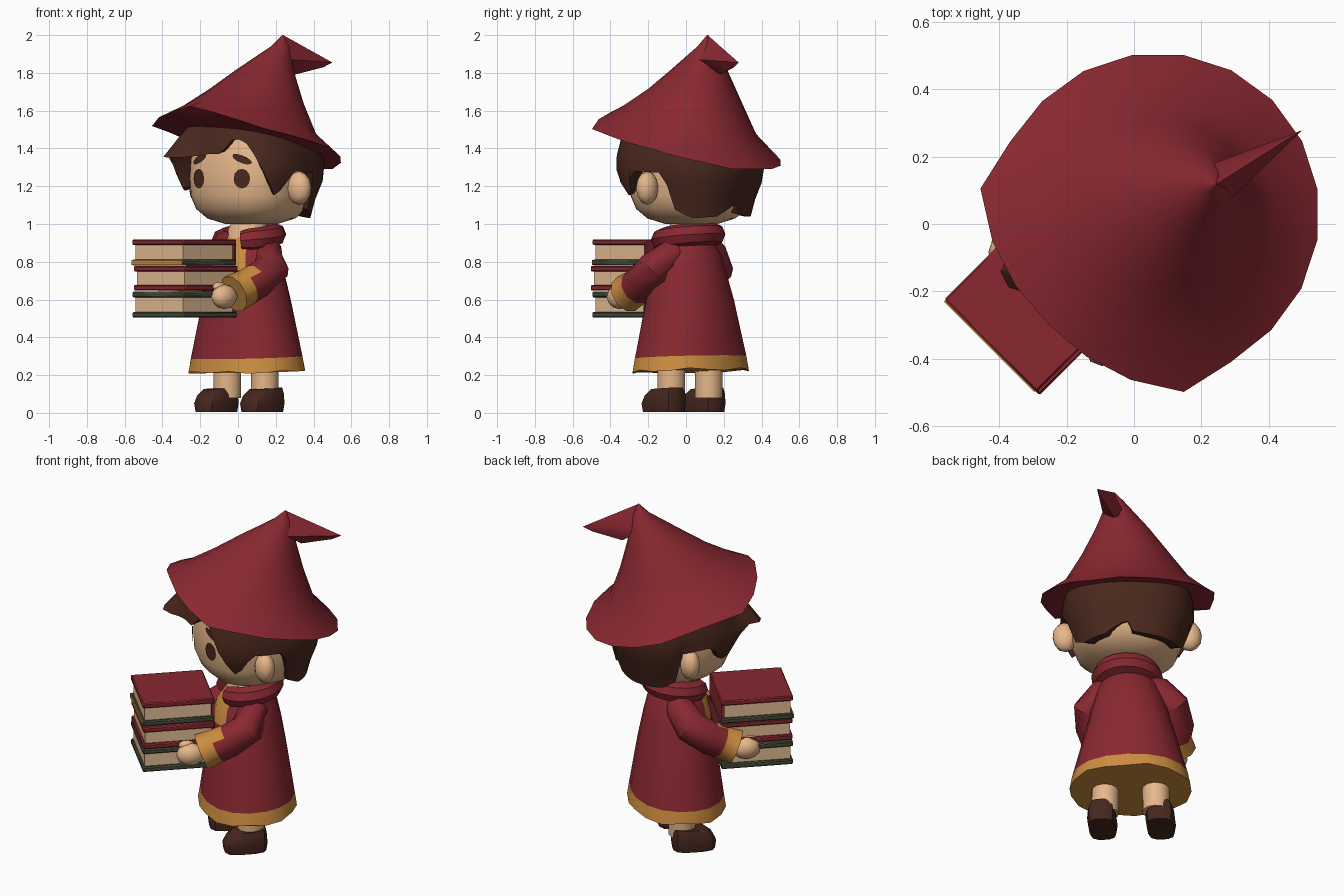
import bpy, bmesh, math, random
from math import sin, cos, pi, radians
from mathutils import Matrix, Vector

random.seed(4)
if "Cube" in bpy.data.objects:
    bpy.data.objects.remove(bpy.data.objects["Cube"])


def material(name, r, g, b):
    m = bpy.data.materials.new(name)
    m.use_nodes = True
    m.diffuse_color = (r, g, b, 1)
    m.node_tree.nodes["Principled BSDF"].inputs["Base Color"].default_value = (r, g, b, 1)
    return m


RED = material("wine red cloth", .25, .021, .03)
GOLD = material("gold trim", .6, .265, .05)
SKIN = material("warm skin", .84, .5, .27)
BROWN = material("dark brown hair", .068, .021, .012)
SHOE = material("shoe leather", .06, .02, .013)
GREEN = material("dark green cover", .06, .07, .04)
PAPER = material("page cream", .84, .55, .32)

# The figure is turned to one side; the head is turned part of the way back
BODY = Matrix.Rotation(radians(-45), 4, "Z")
HEAD = BODY @ Matrix.Translation((.03, .07, 0)) @ Matrix.Rotation(radians(11), 4, "Z")
made = []


def finish(name, bm, mats, frame=BODY, rule=None):
    bmesh.ops.recalc_face_normals(bm, faces=bm.faces)
    if rule:
        for f in bm.faces:
            f.material_index = rule(f.calc_center_median())
    bm.transform(frame)
    mesh = bpy.data.meshes.new(name)
    bm.to_mesh(mesh)
    bm.free()
    for m in mats:
        mesh.materials.append(m)
    ob = bpy.data.objects.new(name, mesh)
    bpy.context.collection.objects.link(ob)
    made.append(ob)


def skin_rings(name, rings, mats, frame=BODY, rule=None):
    """Join closed rings of points into a capped surface."""
    bm = bmesh.new()
    rows = [[bm.verts.new(p) for p in ring] for ring in rings]
    n = len(rows[0])
    for a, b in zip(rows, rows[1:]):
        for i in range(n):
            j = (i + 1) % n
            bm.faces.new((a[i], a[j], b[j], b[i]))
    bm.faces.new(rows[0])
    bm.faces.new(rows[-1])
    finish(name, bm, mats, frame, rule)


def oval(cx, cy, z, rx, ry, n=16, tilt=0, power=2):
    ring = []
    for i in range(n):
        a = 2 * pi * i / n
        k = rounded(a, power)
        dy = -cos(a) * ry * k
        ring.append(Vector((cx + sin(a) * rx * k, cy + dy, z + tilt * dy)))
    return ring


def rounded(a, power=2.5):
    return (abs(sin(a)) ** power + abs(cos(a)) ** power) ** (-1 / power)


def tube(name, points, radii, mats, n=10, rule=None):
    pts = [Vector(p) for p in points]
    rings = []
    for i, p in enumerate(pts):
        d = pts[min(i + 1, len(pts) - 1)] - pts[max(i - 1, 0)]
        q = d.to_track_quat("Z", "Y")
        rings.append([p + q @ Vector((cos(t) * radii[i], sin(t) * radii[i], 0))
                      for t in (2 * pi * k / n for k in range(n))])
    skin_rings(name, rings, mats, BODY, rule)


def ball(name, center, size, mat, frame=BODY):
    bm = bmesh.new()
    bmesh.ops.create_icosphere(bm, subdivisions=2, radius=1)
    bm.transform(Matrix.Translation(center) @ Matrix.Diagonal((*size, 1)))
    finish(name, bm, [mat], frame)


def box(name, center, size, mat, bevel=0):
    bm = bmesh.new()
    bmesh.ops.create_cube(bm, size=1)
    bm.transform(Matrix.Translation(center) @ Matrix.Diagonal((*size, 1)))
    if bevel:
        bmesh.ops.bevel(bm, geom=bm.edges[:], offset=bevel, segments=1, affect="EDGES")
    finish(name, bm, [mat])


def lerp(table, x):
    for (x0, y0), (x1, y1) in zip(table, table[1:]):
        if x <= x1:
            return y0 + (y1 - y0) * max(0, (x - x0) / (x1 - x0))
    return table[-1][1]


# Head
FACE = [(1.0, .13), (1.03, .22), (1.08, .275), (1.15, .303), (1.25, .308), (1.4, .3), (1.5, .26)]
skin_rings("head", [oval(0, 0, z, r, r, 32, 0, 2.5) for z, r in FACE], [SKIN], HEAD)


def on_head(a, z, r):
    r *= rounded(a)
    return Vector((sin(a) * r, -cos(a) * r, z))


def face_mark(name, angle, z, width, height, slant=0):
    """A thin oval that follows the curve of the face."""
    bm = bmesh.new()
    points = []
    for i in range(12):
        t = 2 * pi * i / 12
        dx = cos(t) * width
        zz = z + sin(t) * height + slant * dx
        points.append(bm.verts.new(on_head(radians(angle) + dx / .31, zz, lerp(FACE, zz) + .006)))
    middle = bm.verts.new(on_head(radians(angle), z, lerp(FACE, z) + .006))
    for i in range(12):
        bm.faces.new((points[i - 1], points[i], middle))
    finish(name, bm, [BROWN], HEAD)


for side, word in ((1, "left"), (-1, "right")):
    face_mark(word + "_eye", 25 * side, 1.24, .043, .052)
    face_mark(word + "_eyebrow", 25 * side, 1.343, .052, .021, -.35 * side)
    ball(word + "_ear", (.34 * side, -.012 - .04 * side, 1.19), (.07, .055, .09), SKIN, HEAD)

# Hair: a shell whose lower edge drops into locks, with a tuft over one brow
EDGE = [(-180, 1.05), (-160, 1.04), (-120, 1.04), (-108, 1.08), (-102, 1.27), (-74, 1.28),
        (-68, 1.2), (-58, 1.17), (-52, 1.2), (-46, 1.36), (-25, 1.35), (-5, 1.37), (8, 1.37),
        (20, 1.46), (32, 1.42), (46, 1.24), (56, 1.13), (65, 1.24), (72, 1.28), (100, 1.27),
        (106, 1.08), (125, 1.03), (150, 1.04), (173, 1.11), (180, 1.07)]
BULK = [(1.0, .285), (1.12, .315), (1.19, .33), (1.24, .365), (1.35, .362), (1.5, .325), (1.6, .28)]


def hair_ring(level):
    ring = []
    for i in range(60):
        deg = -180 + i * 6
        a = radians(deg)
        low, high = lerp(EDGE, deg), 1.46 + .08 * cos(a)
        if level < 0:
            ring.append(on_head(a, low + .02, lerp(FACE, low) - .03))
            continue
        z = low + (high - low) * level
        r = max(lerp(BULK, z), lerp(FACE, z) + .018)
        tuft = .1 * math.exp(-((deg + 33) / 11) ** 2) * (1 - level)
        ring.append(on_head(a, z, r + .015 * max(0, cos(a)) + tuft))
    return ring


skin_rings("hair", [hair_ring(k) for k in (-1, 0, .25, .5, .75, 1)], [BROWN], HEAD)

# Hat: wide tilted brim with two corners and a raised front, leaning cone and folded tip
rim = oval(.03, .065, 1.435, .48, .485, 20, -.3)
for i, p in enumerate(rim):
    turn = abs((i * 18 + 180) % 360 - 180)
    corner = math.exp(-((turn - 52) / 14) ** 2)
    raised = math.exp(-(turn / 26) ** 2)
    p.x = .03 + (p.x - .03) * (1 + .1 * corner)
    p.y = .065 + (p.y - .065) * (1 + .1 * corner) + .03 * raised
    p.z += random.uniform(-.012, .012) - .01 * corner + .05 * raised
under = oval(.03, .065, 1.425, .375, .375, 20, -.27)
skin_rings("hat", [under, rim,
                   oval(.03, .06, 1.54, .35, .36, 20, -.3),
                   oval(.035, .105, 1.67, .25, .255, 20, -.22),
                   oval(.05, .16, 1.8, .155, .158, 20, -.15),
                   oval(.08, .235, 1.94, .05, .05, 20),
                   oval(.088, .25, 2.0, .004, .004, 20)], [RED])
bm = bmesh.new()
for p in ((.088, .25, 2), (.08, .34, 1.79), (.02, .25, 1.87), (.15, .25, 1.87),
          (.11, .37, 1.935), (.156, .55, 1.855), (.14, .5, 1.83)):
    bm.verts.new(p)
bmesh.ops.convex_hull(bm, input=bm.verts[:])
finish("hat_tip", bm, [RED])


# Robe with gold hem, underside and chest panel
def robe_colour(c):
    chest = c.z > .72 and c.y < -.05 and abs(c.x - .022) < .1
    return 1 if c.z < .29 or chest else 0


hem = oval(.015, .05, .222, .336, .268, 18, .04, 2.2)
band = oval(.015, .05, .295, .322, .257, 18, .04, 2.2)
for i, p in enumerate(hem):
    p.z += .008 * sin(i * 2)
skin_rings("robe", [hem, band,
                    oval(.018, .047, .6, .242, .214, 18, 0, 2.2),
                    oval(.022, .046, .74, .208, .19, 18),
                    oval(.025, .045, .84, .18, .168, 18),
                    oval(.03, .05, .93, .125, .115, 18)], [RED, GOLD], rule=robe_colour)
tube("neck", [(.03, .04, .88), (.03, .045, .96), (.03, .06, 1.05)], [.115, .11, .08], [SKIN], 12)

# Hood collar, open at the throat
arc = [radians(28 + 304 * i / 16) for i in range(17)]
tube("hood_collar", [(.033 + .138 * sin(a), .05 - .138 * cos(a), .93 - .02 * cos(a)) for a in arc],
     [.05] + [.06] * 15 + [.05], [RED], 8)

# Arms, hands, legs and shoes; the right hand reaches round the wider side of the books
for side, word, reach in ((1, "left", 0), (-1, "right", .045)):
    def at(x, y, z):
        return (.015 + x * side, y, z)
    tube(word + "_sleeve", [at(.08, .06, .88), at(.15, .055, .845), at(.226, .01, .765),
                            at(.222 + reach / 2, -.09, .7), at(.2 + reach / 2, -.155, .665),
                            at(.192 + reach, -.24, .63)],
         [.06, .082, .095, .094, .096, .102], [RED, GOLD], 10,
         lambda c: 1 if c.y < -.16 else 0)
    ball(word + "_hand", at(.182 + reach, -.3, .615), (.058, .08, .066), SKIN)
    ball(word + "_thumb", at(.165 + reach, -.32, .668), (.025, .045, .025), SKIN)
    tube(word + "_leg", [at(.14, .045, .08), at(.14, .045, .3)], [.074, .078], [SKIN], 12)
    y = -.004 + .012 * side
    skin_rings(word + "_shoe", [oval(.014 + .16 * side, y + shift, z, rx, ry, 16, slope, 3.5)
                                for z, rx, ry, shift, slope in
                                ((.005, .074, .116, 0, 0), (.05, .081, .122, 0, 0),
                                 (.098, .076, .11, .008, .08), (.13, .062, .085, .028, .05))],
               [SHOE])

# Stack of books, spines toward the body
BX, BY = -.036, -.357
for word, z, top, bottom, shift in (("upper", .85, RED, GREEN, -.01), ("middle", .713, RED, RED, .003),
                                    ("lower", .573, GREEN, GREEN, -.008)):
    x = BX + shift
    half = .054 if word != "middle" else .05
    box(word + "_book_pages", (x, BY, z), (.355, .375, half * 2), PAPER)
    box(word + "_book_top_cover", (x, BY, z + half), (.388, .4, .03), top, .006)
    box(word + "_book_bottom_cover", (x, BY, z - half), (.388, .4, .03), bottom, .006)
    box(word + "_book_spine", (x, BY + .192, z), (.376, .016, half * 2), top)
box("upper_book_gold_edge", (BX - .01, BY - .201, .796), (.378, .006, .026), GOLD)

# Soft shading that keeps the creases
bpy.ops.object.select_all(action="DESELECT")
for ob in made:
    ob.select_set(True)
bpy.context.view_layer.objects.active = made[0]
bpy.ops.object.shade_smooth_by_angle(angle=radians(40))
